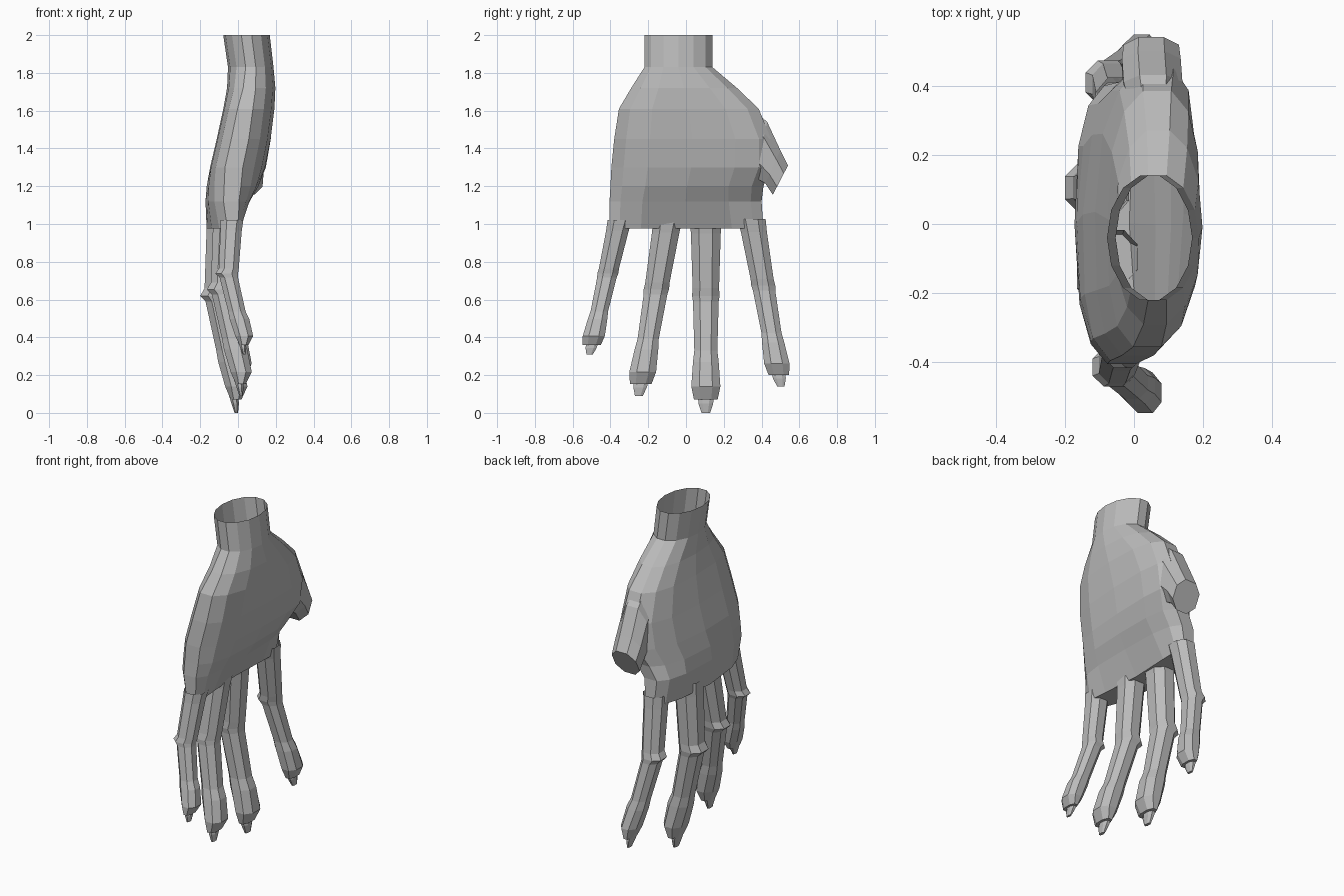
import bpy, bmesh, math
from mathutils import Vector

if "Cube" in bpy.data.objects:
    bpy.data.objects.remove(bpy.data.objects["Cube"])

skin = bpy.data.materials.new("plain grey")
skin.diffuse_color = (0.5, 0.5, 0.5, 1)
skin.use_nodes = True
skin.node_tree.nodes["Principled BSDF"].inputs["Base Color"].default_value = skin.diffuse_color


def ring(centre, u, v, n=8, p=1.0, bow=0.0, skew=0.0):
    """Rounded n-sided loop on half-axes u, v; bow moves both u ends along x, skew only the +u end."""
    pts = []
    for i in range(n):
        a = 2 * math.pi * (i + 0.5) / n
        c = math.copysign(abs(math.cos(a)) ** p, math.cos(a))
        s = math.copysign(abs(math.sin(a)) ** p, math.sin(a))
        k = 1 / math.cos(math.pi / n) ** p      # flats reach the full width
        dx = bow * c * c + skew * max(c, 0) ** 2
        pts.append(centre + u * c * k + v * s * k + Vector((dx, 0, 0)))
    return pts


def loft(name, shells):
    """Skin lists of rings; each shell is (rings, cap_start, cap_end)."""
    bm = bmesh.new()
    for rings, cap0, cap1 in shells:
        loops = [[bm.verts.new(p) for p in r] for r in rings]
        n = len(loops[0])
        for a, b in zip(loops, loops[1:]):
            for i in range(n):
                j = (i + 1) % n
                bm.faces.new((a[i], a[j], b[j], b[i]))
        if cap0:
            bm.faces.new(loops[0][::-1])
        if cap1:
            bm.faces.new(loops[-1])
    bmesh.ops.recalc_face_normals(bm, faces=bm.faces)
    me = bpy.data.meshes.new(name)
    bm.to_mesh(me)
    bm.free()
    me.materials.append(skin)
    ob = bpy.data.objects.new(name, me)
    bpy.context.collection.objects.link(ob)
    return ob


def flat_ring(z, y0, y1, x0, x1, **kw):
    """Horizontal ring given by its extents."""
    return ring(Vector(((x0 + x1) / 2, (y0 + y1) / 2, z)),
                Vector((0, (y1 - y0) / 2, 0)), Vector(((x1 - x0) / 2, 0, 0)), **kw)


# Wrist (open at the top) and palm: z, y0, y1, x0, x1, squareness, bow, skew
sections = [
    (2.00, -0.22, 0.14, -0.075, 0.165, 1.0, 0, 0),
    (1.83, -0.22, 0.14, -0.05, 0.185, 1.0, 0, 0),
    (1.72, -0.29, 0.27, -0.055, 0.195, 0.9, -0.01, 0.01),
    (1.61, -0.355, 0.385, -0.075, 0.190, 0.8, -0.02, 0.03),
    (1.45, -0.38, 0.45, -0.11, 0.170, 0.75, -0.02, 0.06),
    (1.30, -0.395, 0.45, -0.145, 0.140, 0.75, -0.02, 0.075),
    (1.20, -0.40, 0.41, -0.163, 0.105, 0.75, 0.0, 0.03),
    (1.12, -0.405, 0.40, -0.17, 0.060, 0.7, 0.02, -0.01),
    (0.975, -0.405, 0.41, -0.165, -0.015, 0.65, 0.065, -0.02),
]
loft("palm_and_wrist", [([flat_ring(z, y0, y1, x0, x1, n=14, p=p, bow=b, skew=s)
                          for z, y0, y1, x0, x1, p, b, s in sections], False, True)])

# Thumb stump with a flat cut end: outer (y, z), inner (y, z), x centre, x half-width
thumb = [
    ((0.34, 1.62), (0.30, 1.32), 0.06, 0.07),
    ((0.43, 1.54), (0.36, 1.25), 0.055, 0.085),
    ((0.50, 1.39), (0.42, 1.215), 0.05, 0.085),
    ((0.54, 1.31), (0.46, 1.155), 0.05, 0.08),
]
rings = []
for (yo, zo), (yi, zi), xc, xh in thumb:
    rings.append(ring(Vector((xc, (yo + yi) / 2, (zo + zi) / 2)),
                      Vector((0, (yo - yi) / 2, (zo - zi) / 2)),
                      Vector((xh, 0, 0)), p=0.9))
loft("thumb_stump", [(rings, True, True)])

# Finger stations, longest finger: z, back x, pad x, width
FINGER = [
    (1.03, -0.165, -0.015, 0.170),
    (0.95, -0.167, -0.025, 0.158),
    (0.66, -0.177, -0.045, 0.140),
    (0.62, -0.200, -0.05, 0.146),
    (0.59, -0.172, -0.05, 0.136),
    (0.33, -0.115, 0.00, 0.122),
    (0.27, -0.105, 0.025, 0.136),
    (0.14, -0.068, 0.05, 0.154),
    (0.07, -0.038, 0.018, 0.125),
]
NAIL = [
    (0.10, -0.050, 0.00, 0.085),
    (0.05, -0.035, 0.005, 0.078),
    (0.00, -0.018, 0.00, 0.045),
]


def finger(name, y_base, y_tip, z_tip, offset, curl, width):
    def build(stations):
        out = []
        for z, xb, xp, w in stations:
            t = 1 - z
            y = y_base + (y_tip - y_base) * t
            h = w * width / 2
            out.append(flat_ring(1 - t * (1 - z_tip), y - h, y + h,
                                 offset + curl * (xb + 0.1), offset + curl * (xp + 0.1), p=0.9))
        return out
    loft(name, [(build(FINGER), False, True), (build(NAIL), True, True)])


finger("index_finger", 0.352, 0.502, 0.14, -0.055, 0.85, 0.87)
finger("middle_finger", 0.105, 0.105, 0.0, -0.10, 1.0, 1.0)
finger("ring_finger", -0.10, -0.25, 0.09, -0.07, 0.95, 0.92)
finger("little_finger", -0.355, -0.51, 0.31, -0.04, 0.8, 0.76)
